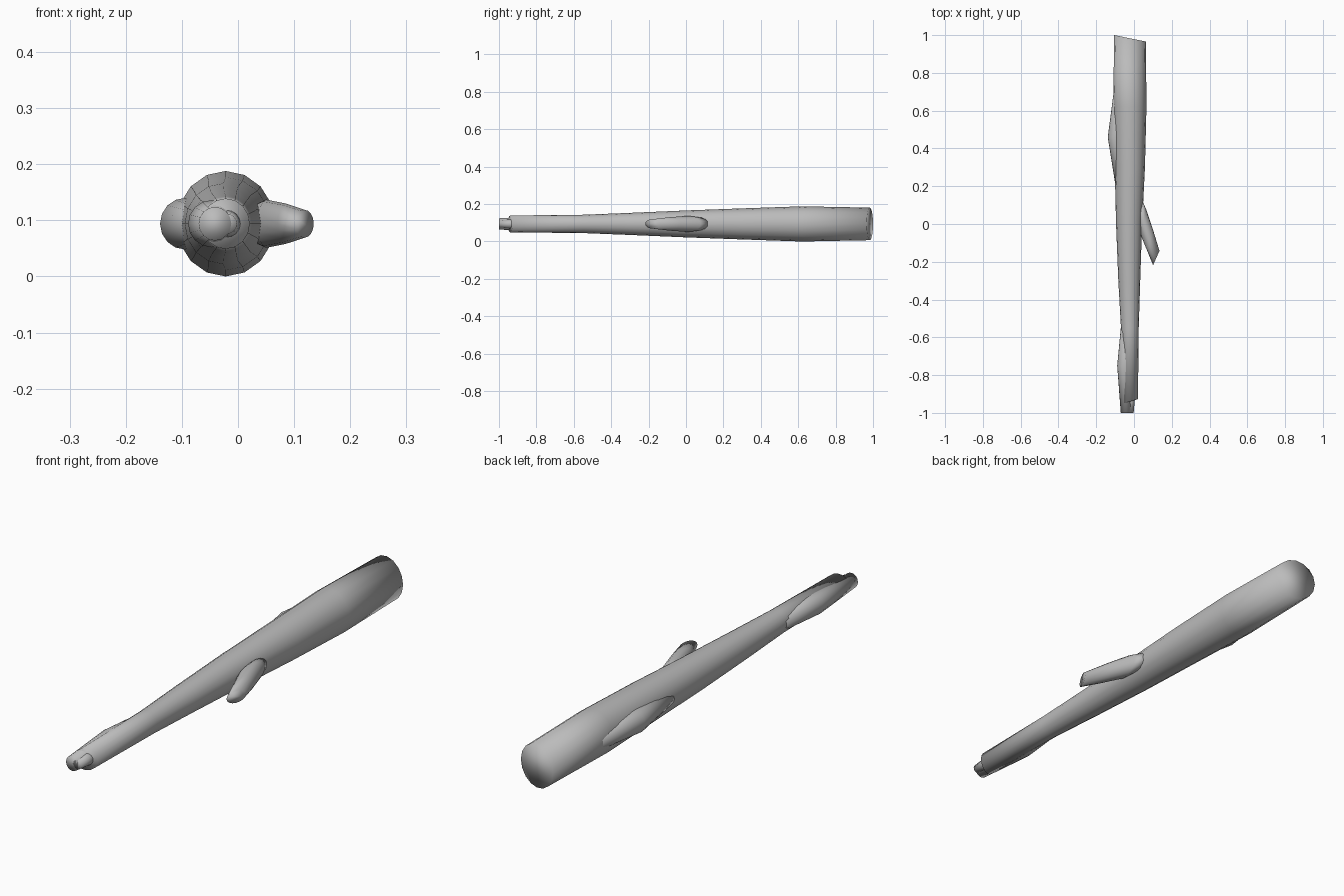
import bpy
import bmesh
import math
from mathutils import Vector

cube = bpy.data.objects.get("Cube")
if cube:
    bpy.data.objects.remove(cube)

MID_Z = 0.094
SIDES = 16

bark = bpy.data.materials.new("grey bark")
bark.use_nodes = True
bark.diffuse_color = (0.5, 0.5, 0.5, 1)
bark.node_tree.nodes["Principled BSDF"].inputs["Base Color"].default_value = (0.5, 0.5, 0.5, 1)


def limb(name, rings):
    """Skin rings of (x, y, half width x, half slant y, half height)."""
    bm = bmesh.new()
    loops = []
    for x, y, wide, slant, high in rings:
        loop = []
        for i in range(SIDES):
            a = math.tau * i / SIDES
            c, s = math.cos(a), math.sin(a)
            loop.append(bm.verts.new(Vector((x + wide * c, y + slant * c, MID_Z + high * s))))
        loops.append(loop)
    for low, up in zip(loops, loops[1:]):
        for i in range(SIDES):
            j = (i + 1) % SIDES
            bm.faces.new((low[i], low[j], up[j], up[i]))
    bm.faces.new(loops[0])
    bm.faces.new(loops[-1])
    bmesh.ops.recalc_face_normals(bm, faces=bm.faces)
    for face in bm.faces:
        face.smooth = True
    mesh = bpy.data.meshes.new(name)
    bm.to_mesh(mesh)
    bm.free()
    mesh.materials.append(bark)
    obj = bpy.data.objects.new(name, mesh)
    bpy.context.collection.objects.link(obj)


# Main tapering log with slightly slanted ends
limb("log_body", [
    (-0.022, -0.94, 0.043, 0.013, 0.045),
    (-0.022, -0.55, 0.047, 0, 0.049),
    (-0.025, -0.3, 0.058, 0, 0.059),
    (-0.026, 0, 0.069, 0, 0.072),
    (-0.022, 0.3, 0.08, 0, 0.083),
    (-0.022, 0.62, 0.088, 0, 0.094),
    (-0.021, 0.983, 0.084, -0.017, 0.087),
])

# Swollen knot on the right of the trunk
limb("side_knot", [
    (-0.058, 0.16, 0.033, 0, 0.03),
    (-0.094, 0.46, 0.045, 0, 0.046),
    (-0.067, 0.74, 0.035, 0, 0.036),
])

# Second knot that runs out past the thin end
limb("end_stub", [
    (-0.032, -0.52, 0.035, 0, 0.035),
    (-0.047, -0.75, 0.042, 0, 0.042),
    (-0.041, -1.0, 0.029, 0, 0.03),
])

# Thin twig at the tip
limb("tip_twig", [
    (-0.021, -0.88, 0.03, 0, 0.03),
    (-0.02, -1.0, 0.018, 0, 0.018),
])

# Broken branch on the left
limb("side_branch", [
    (0.03, 0.08, 0.012, 0.05, 0.034),
    (0.05, 0.01, 0.014, 0.068, 0.043),
    (0.085, -0.085, 0.014, 0.06, 0.036),
    (0.118, -0.18, 0.017, 0.038, 0.025),
])
